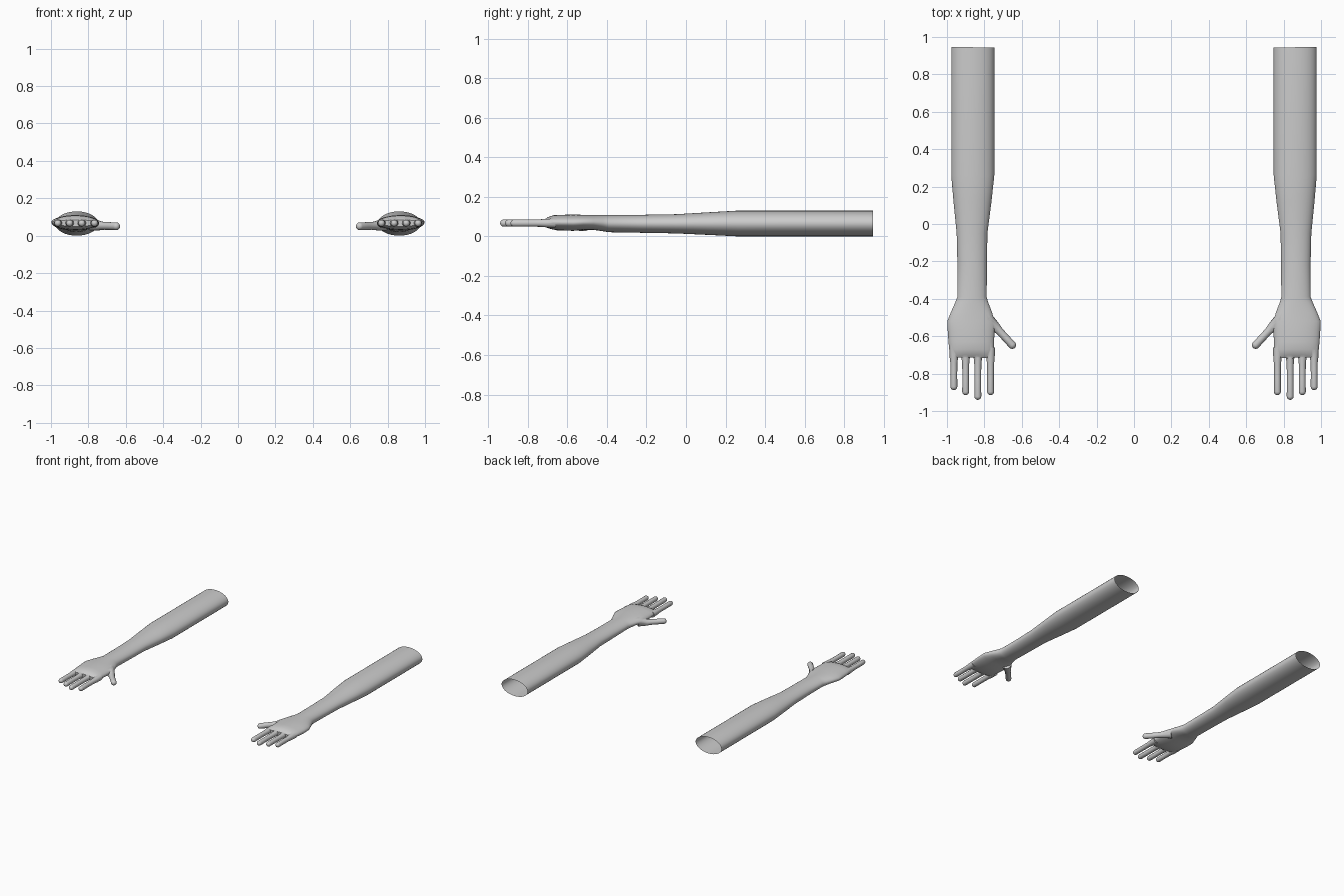
import bpy, bmesh, math
from mathutils import Vector

if "Cube" in bpy.data.objects:
    bpy.data.objects.remove(bpy.data.objects["Cube"])


def loft(name, rings, n):
    """Closed tube through rings of (centre, half width, half height)."""
    bm = bmesh.new()
    loops = []
    axis = (Vector(rings[-1][0]) - Vector(rings[0][0])).normalized()
    axis.z = 0
    side = axis.normalized().cross(Vector((0, 0, 1)))
    for c, w, h in rings:
        loops.append([bm.verts.new(Vector(c)
                      + side * w * math.cos(2 * math.pi * i / n)
                      + Vector((0, 0, h * math.sin(2 * math.pi * i / n))))
                      for i in range(n)])
    for a, b in zip(loops, loops[1:]):
        for i in range(n):
            j = (i + 1) % n
            bm.faces.new((a[i], a[j], b[j], b[i]))
    bm.faces.new(loops[0])
    bm.faces.new(loops[-1])
    bmesh.ops.recalc_face_normals(bm, faces=bm.faces)
    me = bpy.data.meshes.new(name)
    bm.to_mesh(me)
    bm.free()
    ob = bpy.data.objects.new(name, me)
    bpy.context.collection.objects.link(ob)
    return ob


def digit(name, root, base, tip, r_root, r):
    """Finger flaring at the root and ending in a round tip."""
    root, base, tip = Vector(root), Vector(base), Vector(tip)
    d = (tip - base).normalized()
    end = tip - d * r
    rings = [(root, r_root, r_root), (base, r * 1.2, r * 1.15),
             (base.lerp(end, 0.2), r, r), (base.lerp(end, 0.6), r * 0.96, r)]
    for k in range(5):
        a = math.radians(k * 20)
        rings.append((end + d * r * math.sin(a), r * math.cos(a), r * math.cos(a)))
    return loft(name, rings, 14)


# forearm, wrist and palm: y, x min, x max, z min, z max
sections = [
    (0.945, 0.747, 0.977, 0.000, 0.130), (0.26, 0.747, 0.977, 0.000, 0.130),
    (0.12, 0.762, 0.965, 0.007, 0.122), (-0.05, 0.784, 0.948, 0.015, 0.112),
    (-0.22, 0.786, 0.944, 0.018, 0.109), (-0.39, 0.788, 0.944, 0.021, 0.108),
    (-0.42, 0.779, 0.956, 0.026, 0.108), (-0.47, 0.760, 0.978, 0.033, 0.108),
    (-0.52, 0.744, 0.998, 0.033, 0.109), (-0.57, 0.746, 0.996, 0.028, 0.110),
    (-0.63, 0.748, 0.992, 0.030, 0.109), (-0.67, 0.749, 0.988, 0.034, 0.107),
    (-0.70, 0.749, 0.984, 0.042, 0.097), (-0.715, 0.752, 0.980, 0.050, 0.085),
]
arm = loft("arms", [(((a + b) / 2, y, (c + d) / 2), (b - a) / 2, (d - c) / 2)
                    for y, a, b, c, d in sections], 32)

# fingers and thumb
digits = [digit("finger", (x, -0.66, 0.067), (x, -0.715, 0.067), (x, y, 0.067), 0.024, 0.0185)
          for x, y in ((0.767, -0.915), (0.835, -0.94), (0.90, -0.915), (0.963, -0.888))]
digits.append(digit("thumb", (0.785, -0.51, 0.062), (0.736, -0.555, 0.053),
                    (0.637, -0.662, 0.050), 0.036, 0.021))

# fuse digits to the hand
bpy.context.view_layer.objects.active = arm
arm.select_set(True)
for d in digits:
    m = arm.modifiers.new("fuse", 'BOOLEAN')
    m.operation = 'UNION'
    m.solver = 'EXACT'
    m.object = d
    bpy.ops.object.modifier_apply(modifier=m.name)
    bpy.data.objects.remove(d)

# open sleeve end at the elbow side
bm = bmesh.new()
bm.from_mesh(arm.data)
bmesh.ops.delete(bm, geom=[f for f in bm.faces if f.calc_center_median().y > 0.944],
                 context='FACES')
bm.to_mesh(arm.data)
bm.free()

# second arm
arm.modifiers.new("mirror", 'MIRROR').use_clip = False
bpy.ops.object.modifier_apply(modifier="mirror")
bpy.ops.object.shade_smooth_by_angle(angle=math.radians(50))
